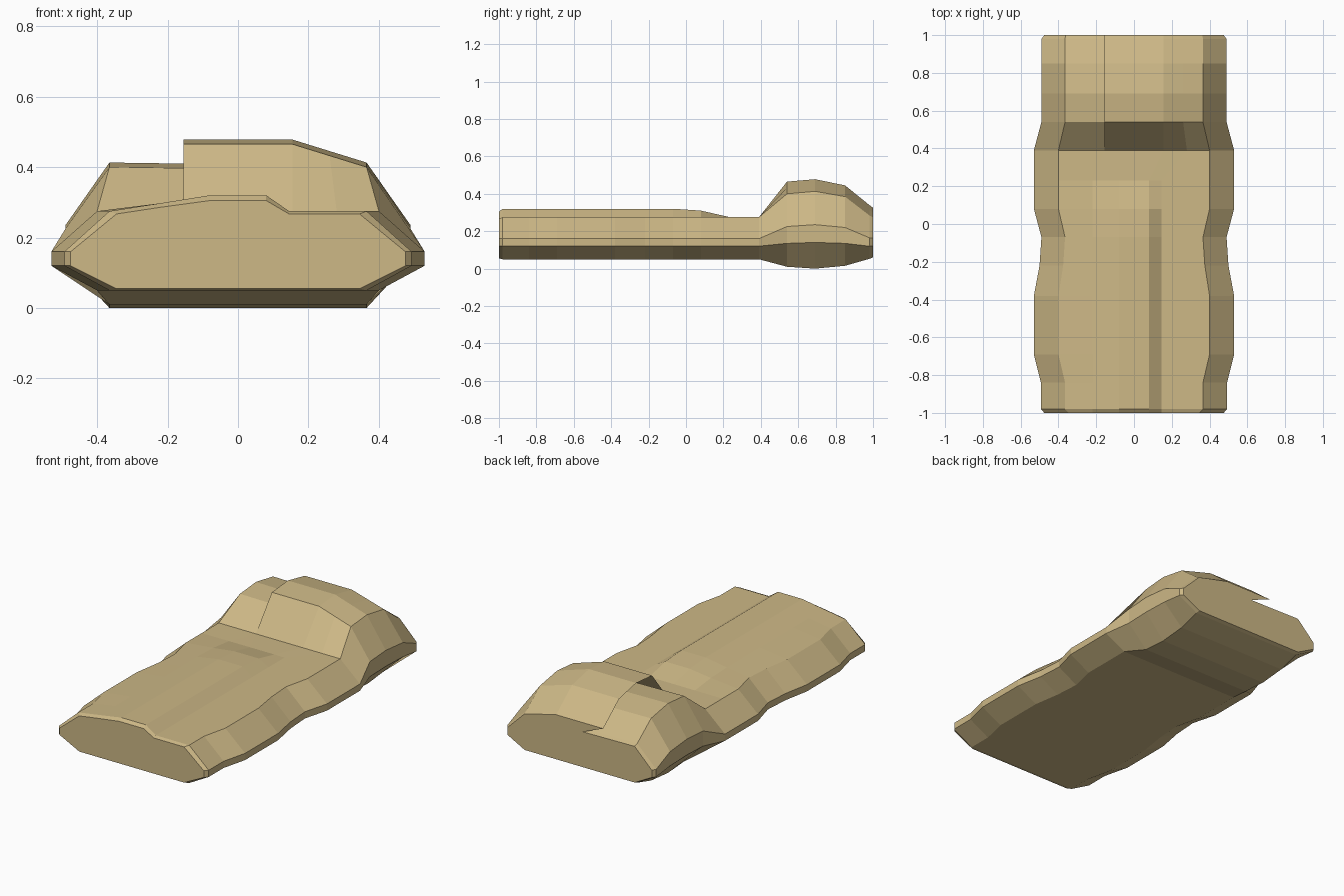
import bpy, bmesh

if "Cube" in bpy.data.objects:
    bpy.data.objects.remove(bpy.data.objects["Cube"])

# Stations along the length:
# y, outer half width, inner half width, bottom z, lower side z, upper side z, shoulder z, crown z
BODY = [
    (-1.00, .475, .345, .055, .12, .16, .267, .305),
    (-0.98, .493, .365, .05, .12, .16, .275, .32),
    (-0.84, .493, .365, .05, .12, .16, .275, .32),
    (-0.69, .53, .40, .05, .12, .16, .275, .32),
    (-0.38, .53, .40, .05, .12, .16, .275, .32),
    (-0.22, .50, .375, .05, .12, .16, .275, .32),
    (-0.07, .49, .365, .05, .12, .16, .275, .32),
    (0.08, .53, .40, .05, .12, .16, .275, .31),
    (0.23, .53, .40, .05, .12, .16, .275, .276),
    (0.39, .53, .40, .05, .12, .16, .275, .276),
]
HEAD = [
    (0.54, .49, .365, .01, .135, .225, .40, .465),
    (0.69, .49, .365, .00, .14, .235, .413, .478),
    (0.85, .49, .365, .015, .135, .22, .385, .445),
    (0.98, .49, .365, .052, .12, .165, .285, .34),
    (1.00, .475, .362, .06, .12, .163, .275, .325),
]


def section(st, kind):
    """Closed ring of points: bottom, right side, top (right to left), left side."""
    y, wo, wi, zb, zl, zu, zs, zc = st
    mid = (zs + zc) / 2
    if kind == "head":      # overlapping flap, undercut on its left edge
        top = [(.26, mid), (.155, zc), (-.155, zc), (-.02, zs - .005)]
    elif kind == "join":
        top = [(.28, zs), (.155, zs), (-.155, zs), (-.15, zs)]
    else:                   # low ridge with a steep step on the right
        top = [(.145, zs), (.08, zc), (-.08, zc), (-.22, mid)]
    ring = [(-wi, zb), (wi, zb), (wo, zl), (wo, zu), (wi, zs)]
    ring += top + [(-wi, zs), (-wo, zu), (-wo, zl)]
    return [(x, y, z) for x, z in ring]


# Bedroll lofted through all the stations
bm = bmesh.new()
sections = [section(s, "body") for s in BODY[:-1]]
sections.append(section(BODY[-1], "join"))
sections += [section(s, "head") for s in HEAD]
rings = [[bm.verts.new(p) for p in sec] for sec in sections]
n = len(rings[0])
for a, b in zip(rings, rings[1:]):
    for i in range(n):
        j = (i + 1) % n
        bm.faces.new((a[i], a[j], b[j], b[i]))
caps = [bm.faces.new(rings[0][::-1]), bm.faces.new(rings[-1])]
bmesh.ops.triangulate(bm, faces=caps)
bmesh.ops.recalc_face_normals(bm, faces=bm.faces)

mesh = bpy.data.meshes.new("bedroll")
bm.to_mesh(mesh)
bm.free()
bedroll = bpy.data.objects.new("bedroll", mesh)
bpy.context.collection.objects.link(bedroll)

# Tan cloth
cloth = bpy.data.materials.new("tan_cloth")
cloth.diffuse_color = (.61, .48, .24, 1)
cloth.use_nodes = True
cloth.node_tree.nodes["Principled BSDF"].inputs["Base Color"].default_value = cloth.diffuse_color
mesh.materials.append(cloth)
